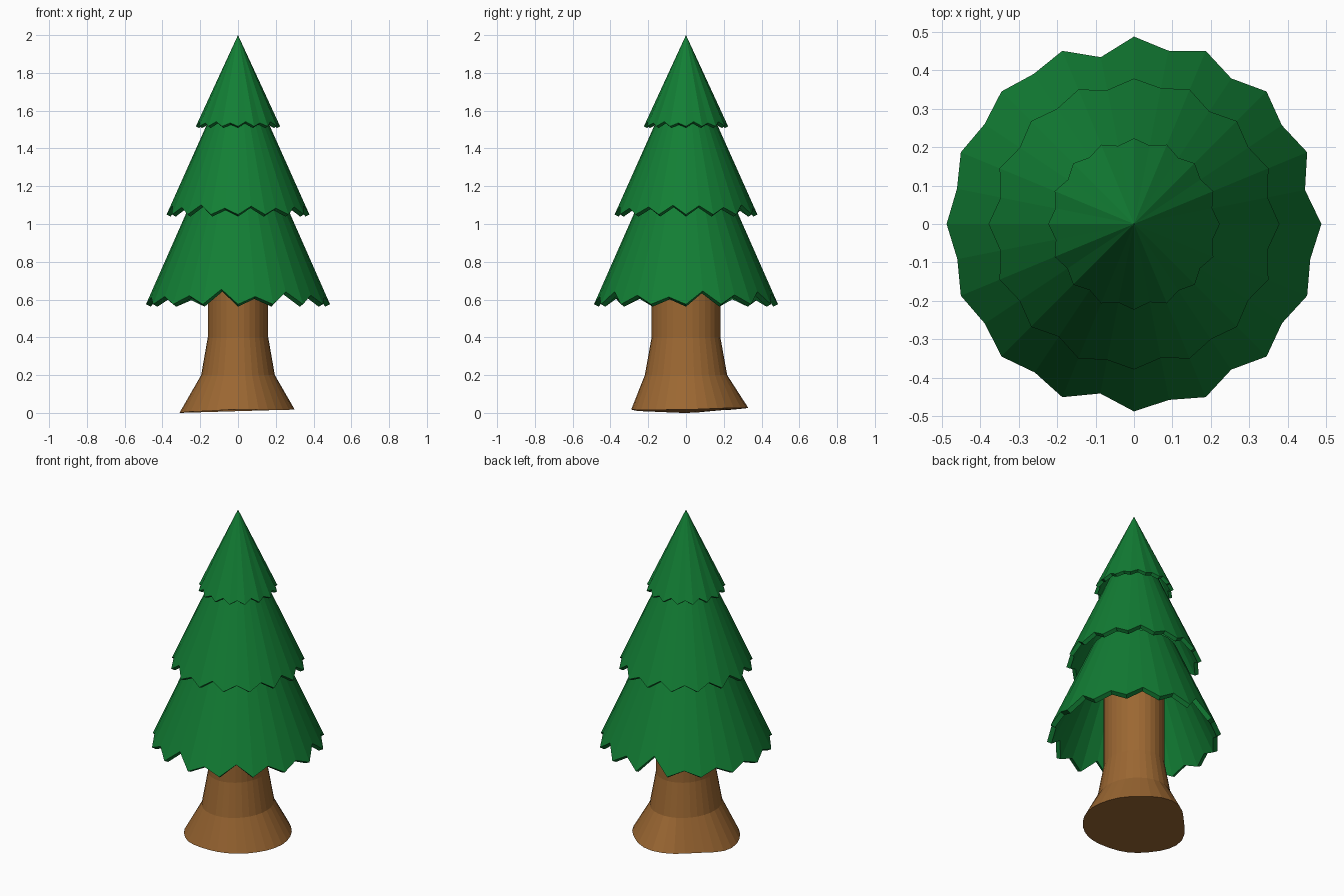
import bpy, bmesh, math

if "Cube" in bpy.data.objects:
    bpy.data.objects.remove(bpy.data.objects["Cube"])


def material(name, rgb):
    m = bpy.data.materials.new(name)
    m.diffuse_color = (*rgb, 1)
    m.use_nodes = True
    m.node_tree.nodes["Principled BSDF"].inputs["Base Color"].default_value = m.diffuse_color
    return m


green = material("pine green", (0.006, 0.21, 0.035))
brown = material("bark brown", (0.33, 0.136, 0.032))


def make_object(name, rings, mat, close_loop=False, cap=False):
    """Skin a stack of rings (equal point counts) into one mesh."""
    bm = bmesh.new()
    loops = [[bm.verts.new(p) for p in ring] for ring in rings]
    n = len(loops[0])
    pairs = list(zip(loops, loops[1:]))
    if close_loop:
        pairs.append((loops[-1], loops[0]))
    for a, b in pairs:
        for i in range(n):
            j = (i + 1) % n
            bm.faces.new((a[i], a[j], b[j], b[i]))
    if cap:
        bm.faces.new(loops[0][::-1])
        bm.faces.new(loops[-1])
    bmesh.ops.remove_doubles(bm, verts=bm.verts, dist=1e-5)
    bmesh.ops.recalc_face_normals(bm, faces=bm.faces)
    me = bpy.data.meshes.new(name)
    bm.to_mesh(me)
    bm.free()
    me.materials.append(mat)
    ob = bpy.data.objects.new(name, me)
    bpy.context.collection.objects.link(ob)
    return ob


def polar(r, a, z):
    return (r * math.cos(a), r * math.sin(a), z)


def tier(name, tip_r, tip_z, top_r, top_z, valleys, thick):
    """Cone shell with a zigzag hem; valleys = (radius, height) between tips."""
    outer, inner, top_out, top_in = [], [], [], []
    for i in range(32):
        a = math.tau * i / 32
        r, z = (tip_r, tip_z) if i % 2 == 0 else valleys[(i // 2) % len(valleys)]
        outer.append(polar(r, a, z))
        inner.append(polar(r - thick * 0.9, a, z - thick * 0.45))
        top_out.append(polar(top_r, a, top_z))
        top_in.append(polar(max(top_r - thick, 0), a, top_z - thick * (1 if top_r else 2)))
    return make_object(name, [top_out, outer, inner, top_in], green, close_loop=True)


# Foliage tiers; valley heights follow the cone slope
low_radii = [.453, .462, .455, .459, .442, .469, .467, .469,
             .468, .466, .464, .449, .466, .455, .463, .467]
tier("lower_branches", .487, .575, .24, 1.135,
     [(r, .575 + (.484 - r) / .44) for r in low_radii], .028)
mid_radii = [.354, .358, .352, .36, .355, .36, .357, .353]
tier("middle_branches", .378, 1.05, .13, 1.605,
     [(r, 1.05 + (.375 - r) / .447) for r in mid_radii], .024)
tier("top_branches", .223, 1.517, 0, 2.0, [(.207, 1.542), (.208, 1.535)], .02)

# Trunk with an uneven flared foot
foot_r = [.30, .30, .33, .28, .31, .30, .29, .285]
foot_z = [.018, .025, .026, .015, 0, .008, .018, .015]


def blend(values, t):
    i = int(t)
    f = (1 - math.cos((t - i) * math.pi)) / 2
    return values[i % 8] * (1 - f) + values[(i + 1) % 8] * f


SIDES = 32
angles = [math.tau * i / SIDES for i in range(SIDES)]
rings = [[polar(blend(foot_r, i * 8 / SIDES), a, blend(foot_z, i * 8 / SIDES))
          for i, a in enumerate(angles)]]
for z, rx, ry in [(.2, .195, .218), (.4, .16, .182), (.85, .16, .182)]:
    rings.append([(rx * math.cos(a), ry * math.sin(a), z) for a in angles])
make_object("trunk", rings, brown, cap=True)
